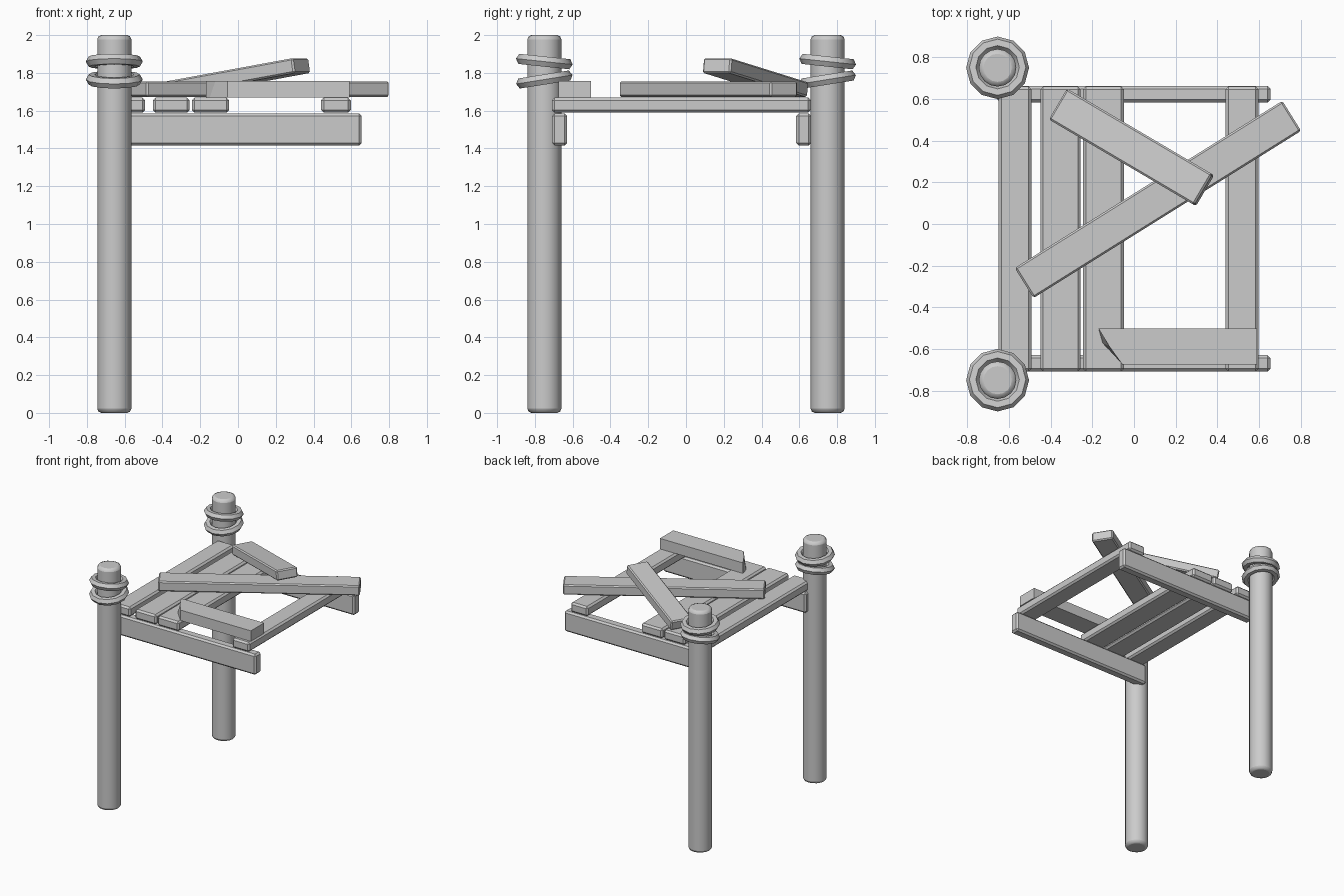
import bpy, bmesh, math
from mathutils import Matrix

if "Cube" in bpy.data.objects:
    bpy.data.objects.remove(bpy.data.objects["Cube"])

grey = bpy.data.materials.new("plain grey")
grey.diffuse_color = (0.6, 0.6, 0.6, 1)
grey.use_nodes = True
grey.node_tree.nodes["Principled BSDF"].inputs["Base Color"].default_value = grey.diffuse_color


def finish(name, bm, bevel=0, segments=1, smooth=False):
    bmesh.ops.recalc_face_normals(bm, faces=bm.faces)
    mesh = bpy.data.meshes.new(name)
    bm.to_mesh(mesh)
    bm.free()
    mesh.materials.append(grey)
    ob = bpy.data.objects.new(name, mesh)
    bpy.context.collection.objects.link(ob)
    if bevel:
        mod = ob.modifiers.new("bevel", 'BEVEL')
        mod.width, mod.segments = bevel, segments
        mod.limit_method, mod.angle_limit = 'ANGLE', math.radians(40)
    if smooth:
        bpy.ops.object.select_all(action='DESELECT')
        ob.select_set(True)
        bpy.context.view_layer.objects.active = ob
        bpy.ops.object.shade_smooth_by_angle(angle=math.radians(32))
    return ob


def plank(name, centre, size, yaw=0, pitch=0, bevel=0.014):
    bm = bmesh.new()
    bmesh.ops.create_cube(bm, size=1, matrix=Matrix.Diagonal((*size, 1)))
    ob = finish(name, bm, bevel)
    ob.location = centre
    ob.rotation_euler = (0, math.radians(pitch), math.radians(yaw))
    return ob


def post(name, x, y):
    bm = bmesh.new()
    bmesh.ops.create_cone(bm, cap_ends=True, segments=16, radius1=0.09, radius2=0.09,
                          depth=2, matrix=Matrix.Translation((x, y, 1)))
    finish(name, bm, 0.022, 2, True)


def ring(name, x, y, z, tilt):
    # Coarse rope loop around a post
    bpy.ops.mesh.primitive_torus_add(major_segments=12, minor_segments=6,
                                     major_radius=0.12, minor_radius=0.031,
                                     location=(x, y, z),
                                     rotation=(math.radians(tilt), 0, 0))
    ob = bpy.context.object
    ob.name = name
    ob.data.materials.append(grey)
    bpy.ops.object.shade_smooth_by_angle(angle=math.radians(32))


# Posts with two tilted rope loops each
for side, y in (("front", -0.75), ("back", 0.75)):
    post(side + "_post", -0.655, y)
    ring(side + "_upper_rope", -0.655, y, 1.86, -6)
    ring(side + "_lower_rope", -0.655, y, 1.765, 9)

# Long side beams
for side, y in (("front", -0.669), ("back", 0.623)):
    plank(side + "_beam", (0.0, y, 1.5), (1.31, 0.08, 0.17))

# Deck boards laid across the beams
for i, (x0, x1) in enumerate(((-0.65, -0.492), (-0.45, -0.256),
                              (-0.244, -0.048), (0.44, 0.597))):
    plank(f"deck_board_{i + 1}", ((x0 + x1) / 2, -0.024, 1.629),
          (x1 - x0, 1.37, 0.08))

# Loose boards on top: one flat, one propped up on it
plank("loose_diagonal_board", (0.115, 0.118, 1.714), (1.515, 0.17, 0.082), yaw=32,
      bevel=0.009)
plank("propped_board", (-0.012, 0.368, 1.775), (0.82, 0.172, 0.08), yaw=-30.5,
      pitch=-9, bevel=0.009)

# Broken board with a splintered left end
low = ((-0.17, -0.502), (-0.15, -0.572), (-0.055, -0.675), (0.59, -0.675), (0.59, -0.502))
high = ((-0.17, -0.502), (-0.12, -0.585), (-0.055, -0.675), (0.59, -0.675), (0.59, -0.502))
bm = bmesh.new()
bottom = [bm.verts.new((x, y, 1.669)) for x, y in low]
top = [bm.verts.new((x, y, 1.756)) for x, y in high]
bm.faces.new(bottom)
bm.faces.new(top)
for i in range(5):
    j = (i + 1) % 5
    bm.faces.new((bottom[i], bottom[j], top[j], top[i]))
finish("broken_board", bm)
